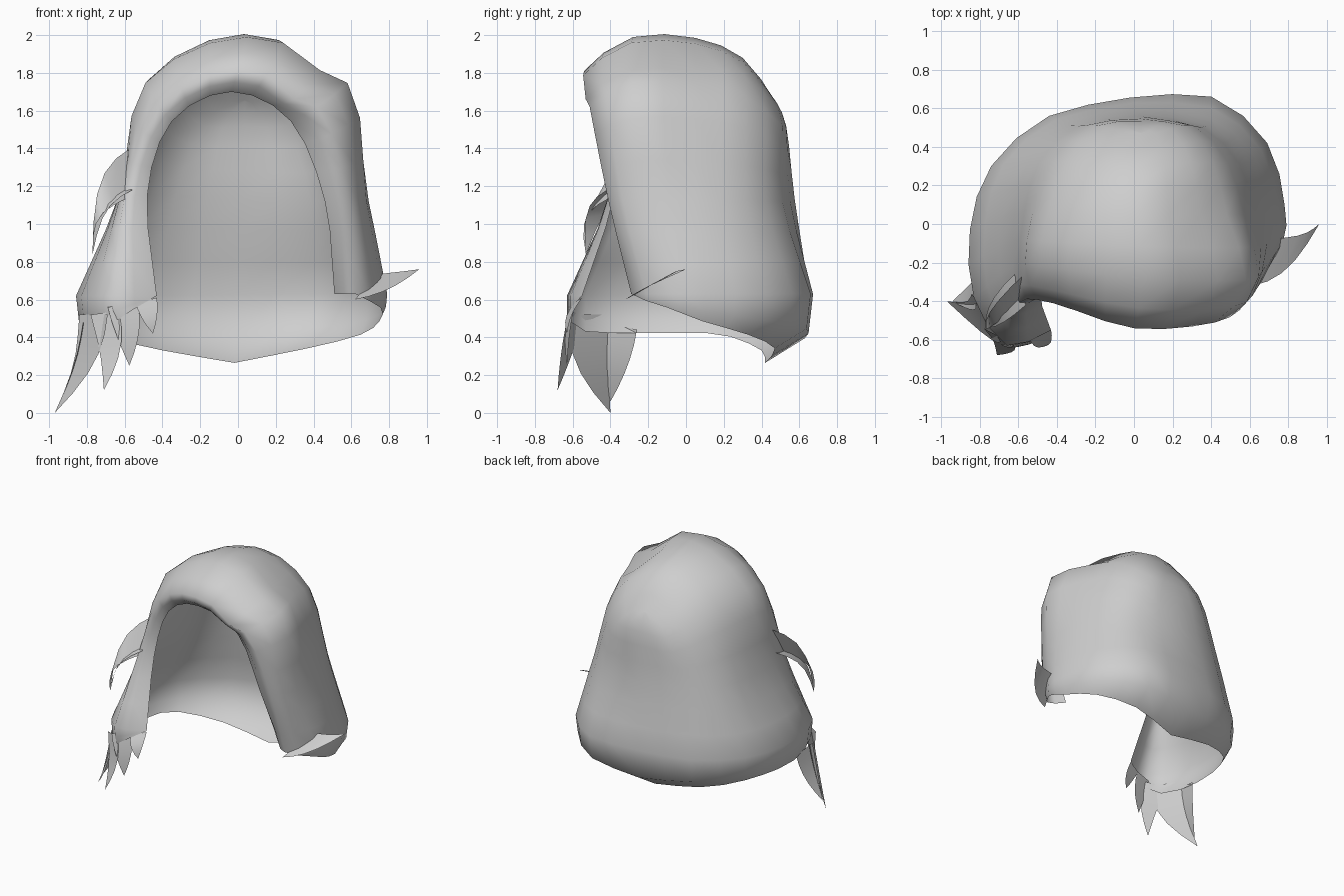
import bpy, bmesh, math
from mathutils import Vector

if "Cube" in bpy.data.objects:
    bpy.data.objects.remove(bpy.data.objects["Cube"])

hair = bpy.data.materials.new("hair_grey")
hair.diffuse_color = (0.62, 0.62, 0.62, 1)
hair.use_nodes = True
hair.node_tree.nodes["Principled BSDF"].inputs["Base Color"].default_value = hair.diffuse_color


def spline(pts, steps):
    """Smooth curve through all the points, with steps points per span."""
    ext = [2 * pts[0] - pts[1]] + list(pts) + [2 * pts[-1] - pts[-2]]
    out = []
    for i in range(len(pts) - 1):
        a, b, c, d = ext[i:i + 4]
        for s in range(steps):
            t = s / steps
            out.append(0.5 * (2 * b + (c - a) * t + (2 * a - 5 * b + 4 * c - d) * t * t
                              + (3 * b - a - 3 * c + d) * t ** 3))
    return out + [pts[-1]]


def sheet(name, rows):
    """Skin a grid of points as one smooth open surface."""
    bm = bmesh.new()
    grid = [[bm.verts.new(p) for p in r] for r in rows]
    for r, q in zip(grid, grid[1:]):
        for j in range(len(r) - 1):
            bm.faces.new((r[j], r[j + 1], q[j + 1], q[j]))
    bmesh.ops.remove_doubles(bm, verts=bm.verts, dist=0.002)
    for f in bm.faces:
        f.smooth = True
    me = bpy.data.meshes.new(name)
    bm.to_mesh(me)
    bm.free()
    me.materials.append(hair)
    ob = bpy.data.objects.new(name, me)
    bpy.context.collection.objects.link(ob)


def arch(foot_l, foot_r, mid_l, mid_r, top_l, top_r, y_foot_l, y_foot_r, y, y_top, z_top, bulge=0):
    """Arch over the head; bulge pushes the right shoulder forward."""
    z_sh = z_top - .15 - .3 * max(0, z_top - 1.68)
    return [Vector(p) for p in (
        (foot_l, y_foot_l, .62), (mid_l, y, 1.15), (top_l, y, z_sh),
        ((top_l + top_r) / 2, y_top, z_top),
        (top_r, y - bulge, z_sh), (mid_r, y, 1.12), (foot_r, y_foot_r, .63))]


# Arches from the face opening to the back
arches = [
    arch(-.43, .51, -.48, .46, -.35, .28, -.55, -.20, -.38, -.46, 1.70, .03),
    arch(-.66, .62, -.60, .58, -.42, .42, -.63, -.29, -.41, -.54, 1.81, .10),
    arch(-.83, .77, -.63, .68, -.49, .58, -.38, -.10, -.22, -.28, 1.99, .07),
    arch(-.85, .78, -.62, .68, -.45, .48, -.03, .10, .05, .05, 1.985),
    arch(-.74, .69, -.55, .59, -.35, .41, .30, .42, .32, .30, 1.88),
    arch(-.44, .40, -.33, .38, -.19, .26, .56, .66, .51, .46, 1.67),
]
# The last arch folds onto the centre line of the back
end = arches[-1]
fold = [.045, .065, .02, 0, .02, .065, .045]
arches.append([(end[i] + end[6 - i]) / 2 + Vector((0, fold[i], 0)) for i in range(7)])

U, V = 3, 2
across = [spline(a, U) for a in arches]
# Parting notch between the crown and the right shoulder
for k in (1, 2, 3):
    across[k][3 * U + 2].z -= .06
columns = [spline(c, V) for c in zip(*across)]


def hem(p, d, inward, tuck, drop):
    """Roll an edge point down and inward."""
    return Vector((p.x * (1 - inward * d), p.y - max(0, p.y) * tuck * d, p.z - drop * d))


rows = []
for k, r in enumerate(zip(*columns)):
    d = min(1, max(0, (k / V - 1) / 5))
    left = max(d, min(.55, k / V * .35))
    rows.append([hem(r[0], left, .1, .36, .36), hem(r[0], left, .03, .04, .23), *r,
                 hem(r[-1], d, .03, .04, .23), hem(r[-1], d, .1, .36, .36)])
sheet("hair_shell", rows)


def lock(name, a, b, tip, bow=(0, 0, 0)):
    """Tapered lock from root edge a-b to its tip, bent sideways by bow."""
    a, b, tip, bow = map(Vector, (a, b, tip, bow))
    strip = []
    for i in range(6):
        t = i / 5
        c = (a + b).lerp(tip * 2, t) / 2 + bow * math.sin(math.pi * t)
        half = (b - a) / 2 * (1 - t ** 1.8)
        strip.append((c - half, c + half))
    sheet(name, strip)


# Ragged locks hanging at the left of the face
lock("inner_front_lock", (-.54, -.595, .58), (-.43, -.55, .61), (-.45, -.63, .42), (0, -.02, 0))
lock("front_lock", (-.69, -.625, .56), (-.53, -.59, .58), (-.575, -.63, .25), (.01, -.01, 0))
lock("hooked_lock", (-.78, -.54, .52), (-.63, -.62, .54), (-.71, -.68, .12), (.03, 0, 0))
lock("long_side_lock", (-.84, -.36, .52), (-.69, -.61, .52), (-.97, -.40, 0), (.05, -.05, 0))
lock("rear_side_lock", (-.80, -.26, .44), (-.82, -.44, .48), (-.94, -.40, .06), (.02, 0, 0))
# Curl standing off the left temple
lock("temple_curl_upper", (-.58, -.40, 1.14), (-.57, -.26, 1.40), (-.77, -.53, .84), (-.06, -.05, .07))
lock("temple_curl_lower", (-.62, -.26, 1.22), (-.56, -.42, 1.18), (-.77, -.53, .84), (-.04, -.03, .06))
# Flick at the lower right
lock("side_flick", (.62, -.32, .60), (.72, -.08, .73), (.96, 0, .76), (.02, -.04, -.01))
